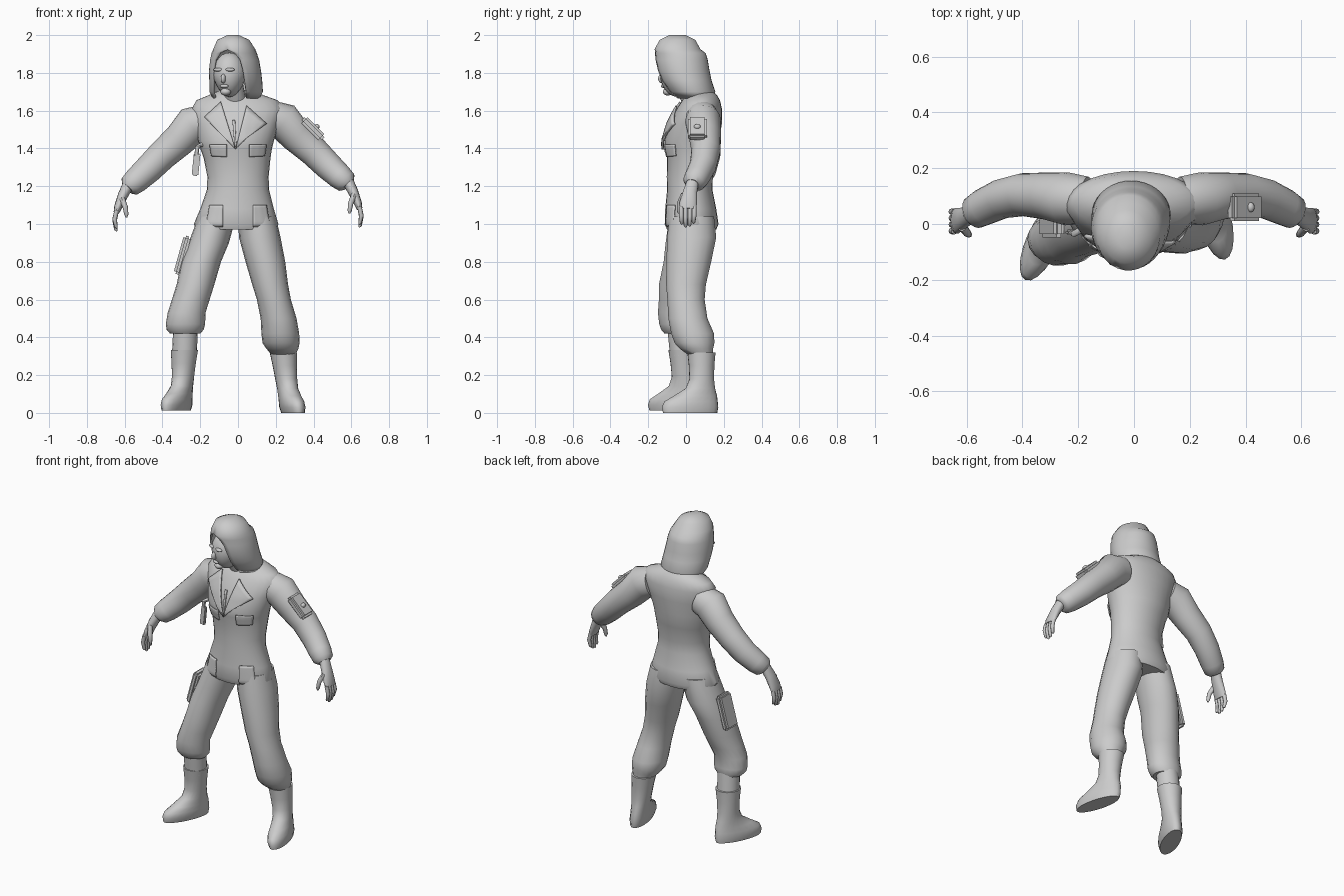
import bpy, bmesh
from math import sin, cos, pi
from mathutils import Vector, Matrix

if "Cube" in bpy.data.objects:
    bpy.data.objects.remove(bpy.data.objects["Cube"])

grey = bpy.data.materials.new("plain_grey")
grey.use_nodes = True
COLOUR = (0.6, 0.6, 0.6, 1)
grey.diffuse_color = COLOUR
for node in grey.node_tree.nodes:
    if node.type == "BSDF_PRINCIPLED":
        node.inputs["Base Color"].default_value = COLOUR
        node.inputs["Roughness"].default_value = 0.8


def finish(name, bm, angle=0.8):
    """Turn a bmesh into a smooth shaded object."""
    bmesh.ops.remove_doubles(bm, verts=bm.verts, dist=0.0005)
    bmesh.ops.recalc_face_normals(bm, faces=bm.faces)
    mesh = bpy.data.meshes.new(name)
    bm.to_mesh(mesh)
    bm.free()
    mesh.materials.append(grey)
    obj = bpy.data.objects.new(name, mesh)
    bpy.context.collection.objects.link(obj)
    bpy.ops.object.select_all(action="DESELECT")
    obj.select_set(True)
    bpy.context.view_layer.objects.active = obj
    bpy.ops.object.shade_smooth_by_angle(angle=angle)
    return obj


def bridge(bm, rows, closed=True):
    """Join successive rows of vertices with quads."""
    for low, high in zip(rows, rows[1:]):
        count = len(low)
        for i in range(count if closed else count - 1):
            j = (i + 1) % count
            bm.faces.new((low[i], low[j], high[j], high[i]))


def tube(name, rings, sides=18, follow=False, place=None):
    """Loft rings (x, y, z, radius, depth), level or square to the path."""
    bm = bmesh.new()
    centres = [Vector(r[:3]) for r in rings]
    rows = []
    for k, ring in enumerate(rings):
        u, v = Vector((1, 0, 0)), Vector((0, 1, 0))
        if follow:
            t = (centres[min(k + 1, len(rings) - 1)] - centres[max(k - 1, 0)]).normalized()
            v = (v - t * v.dot(t)).normalized()
            u = t.cross(v)
        rows.append([bm.verts.new(centres[k] + u * ring[3] * cos(a) + v * ring[4] * sin(a))
                     for a in (2 * pi * i / sides for i in range(sides))])
    bridge(bm, rows)
    bm.faces.new(rows[0])
    bm.faces.new(rows[-1])
    if place:
        bm.transform(place)
    return finish(name, bm)


def ball(name, centre, size, turn=0.0):
    bm = bmesh.new()
    bmesh.ops.create_uvsphere(bm, u_segments=20, v_segments=14, radius=1)
    bm.transform(Matrix.Translation(centre) @ Matrix.Rotation(turn, 4, "Z")
                 @ Matrix.Diagonal((*size, 1)))
    return finish(name, bm)


def box(name, centre, size, tilt=0.0, bevel=0.012):
    bm = bmesh.new()
    bmesh.ops.create_cube(bm, size=1, matrix=Matrix.Diagonal((*size, 1)))
    bmesh.ops.bevel(bm, geom=bm.edges[:], offset=bevel, segments=2, affect="EDGES")
    bm.transform(Matrix.Translation(centre) @ Matrix.Rotation(tilt, 4, "Y"))
    return finish(name, bm, 0.5)


def cloth_patch(name, corners, body, lift=0.012, steps=8):
    """Lay a four cornered (x, z) cloth panel on the front of a body."""
    a, b, c, d = (Vector(p) for p in corners)
    bm = bmesh.new()
    rows = []
    for i in range(steps + 1):
        s = i / steps
        row = []
        for j in range(steps + 1):
            p = a.lerp(b, s).lerp(d.lerp(c, s), j / steps)
            hit, where, _, _ = body.ray_cast(Vector((p.x, -1, p.y)), Vector((0, 1, 0)))
            row.append(bm.verts.new((p.x, (where.y if hit else 0) - lift, p.y)))
        rows.append(row)
    bridge(bm, rows, closed=False)
    obj = finish(name, bm)
    thick = obj.modifiers.new("thickness", "SOLIDIFY")
    thick.thickness = lift
    thick.offset = 0
    return obj


# Overall body, from the collar to the jacket hem
torso = tube("torso", [
    (-.01, .08, 1.71, .08, .06), (-.01, .085, 1.68, .15, .08), (-.005, .08, 1.655, .215, .1),
    (0, .07, 1.61, .245, .12), (-.005, .05, 1.53, .222, .14), (-.01, .03, 1.44, .2, .145),
    (-.01, .03, 1.4, .19, .143), (-.005, .03, 1.35, .177, .13), (0, .02, 1.25, .162, .122),
    (0, .02, 1.18, .165, .12), (-.005, .025, 1.08, .195, .135), (-.01, .03, 1, .224, .142),
    (-.01, .03, .97, .21, .13)], sides=28)
tube("neck", [(-.01, .06, 1.6, .06, .06), (-.015, .02, 1.67, .055, .055),
              (-.03, -.01, 1.75, .055, .055)])

# Collar, pocket flaps and zip on the chest
cloth_patch("right_lapel", [(-.177, 1.565), (-.09, 1.645), (-.013, 1.395), (-.07, 1.455)], torso)
cloth_patch("left_lapel", [(.15, 1.53), (.045, 1.625), (-.013, 1.395), (.045, 1.455)], torso)
cloth_patch("zip", [(-.03, 1.55), (-.015, 1.55), (-.008, 1.41), (-.018, 1.41)], torso, .006)
for side, name in ((1, "left"), (-1, "right")):
    flap = [(side * x, z) for x, z in ((.06, 1.42), (.15, 1.42), (.14, 1.36), (.06, 1.355))]
    cloth_patch(name + "_chest_pocket", flap, torso, .007)
    flap = [(side * x, z) for x, z in ((.08, 1.1), (.15, 1.1), (.17, .985), (.08, .985))]
    cloth_patch(name + "_hip_flap", flap, torso, .006)

# Trousers: each leg has its own stance
tube("left_trouser_leg", [
    (.1, .03, 1.04, .1, .12), (.115, .03, .93, .11, .132), (.145, .015, .8, .105, .12),
    (.17, 0, .68, .095, .107), (.19, 0, .6, .09, .1), (.215, .01, .5, .095, .105),
    (.224, .035, .42, .1, .115), (.228, .045, .37, .098, .107), (.235, .055, .34, .085, .09),
    (.24, .075, .31, .064, .068)])
tube("right_trouser_leg", [
    (-.11, .03, 1.04, .1, .12), (-.155, .02, .9, .107, .13), (-.195, 0, .8, .105, .12),
    (-.225, -.03, .68, .1, .115), (-.25, -.045, .6, .1, .1), (-.272, -.06, .53, .1, .09),
    (-.278, -.055, .47, .104, .088), (-.28, -.05, .44, .098, .082), (-.28, -.045, .42, .08, .07)])
tube("right_lower_leg", [(-.278, -.035, .45, .065, .065), (-.284, -.02, .3, .066, .065)])

# Boots: one profile, turned and leaned for each foot
BOOT = [(-.065, 0, .052, .148), (-.065, .03, .06, .154), (-.06, .06, .059, .146),
        (-.035, .09, .056, .118), (-.008, .13, .054, .08), (0, .18, .058, .066),
        (0, .25, .064, .068), (0, .32, .072, .075), (0, .321, .062, .065), (0, .3, .06, .062)]
for name, spot, turn, lean in (("left_boot", (.275, .085, 0), .25, (-.11, -.01)),
                               ("right_boot", (-.3, 0, .012), -.43, (.05, -.06))):
    shear = Matrix.Identity(4)
    shear[0][2], shear[1][2] = lean
    tube(name, [(0, y, z, rx, ry) for y, z, rx, ry in BOOT], sides=20,
         place=Matrix.Translation(spot) @ shear @ Matrix.Rotation(turn, 4, "Z"))

# Sleeves and hands, mirrored with the right one hanging a little lower
SLEEVE = [(.17, .085, 1.565, .09, .085), (.24, .09, 1.545, .1, .095), (.31, .1, 1.465, .088, .085),
          (.4, .105, 1.385, .08, .077), (.475, .09, 1.31, .075, .071), (.54, .06, 1.25, .068, .066),
          (.572, .042, 1.222, .06, .06), (.585, .037, 1.208, .04, .04)]
PALM = [(.585, .035, 1.22, .03, .032), (.61, .022, 1.17, .027, .038),
        (.635, .012, 1.11, .021, .047), (.644, .01, 1.08, .015, .044)]
THUMB = [(.615, -.01, 1.155, .016, .018), (.597, -.034, 1.11, .014, .014),
         (.591, -.038, 1.07, .011, .011), (.59, -.038, 1.055, .004, .004)]
for side, drop, name in ((1, 0, "left"), (-1, .02, "right")):
    place = Matrix.Translation((0, 0, -drop)) @ Matrix.Diagonal((side, 1, 1, 1))
    tube(name + "_sleeve", SLEEVE, 20, True, place)
    tube(name + "_palm", PALM, 14, True, place)
    tube(name + "_thumb", THUMB, 8, True, place)
    for i, length in enumerate((.075, .09, .095, .08)):
        y = .044 - .023 * i
        tube(f"{name}_finger_{i + 1}", [
            (.643, y, 1.09, .012, .012), (.653, y, 1.085 - length / 2, .012, .012),
            (.646, y * .9, 1.085 - length, .009, .01), (.64, y * .9, 1.078 - length, .004, .004)],
            8, True, place)

# Hood: rings (x, y, z, radius, depth, half opening) left open around the face
TURN = -.35
HOOD = [(-.025, -.045, 2, .03, .045, 0), (-.025, -.045, 1.975, .085, .095, 0),
        (-.02, -.045, 1.925, .112, .122, 0), (-.02, -.03, 1.905, .12, .134, .35),
        (-.018, -.025, 1.87, .13, .14, .58), (-.016, -.015, 1.81, .138, .14, .68),
        (-.012, 0, 1.76, .14, .135, .7), (-.01, .03, 1.7, .142, .125, .74),
        (-.01, .045, 1.665, .125, .1, .8)]
bm = bmesh.new()
rows = []
for x, y, z, rx, ry, gap in HOOD:
    row = []
    for i in range(29):
        a = TURN + gap + (2 * pi - 2 * gap) * i / 28
        row.append(bm.verts.new((x + rx * sin(a), y - ry * cos(a), z)))
    rows.append(row)
bridge(bm, rows, closed=False)
bm.faces.new(rows[0][:-1])
hood = finish("hood", bm)
rim = hood.modifiers.new("thickness", "SOLIDIFY")
rim.thickness = .012
rim.offset = -1

# Face, turned toward the right shoulder
middle = Vector((-.045, -.04, 1.79))
face = ball("face", middle, (.088, .097, .118), TURN)
for v in face.data.vertices:
    if v.co.z < middle.z:
        v.co.x += (middle.x - v.co.x) * (middle.z - v.co.z) * 2
aim = Matrix.Rotation(TURN, 3, "Z")
for name, spot, size in (("nose", (0, -.095, -.02), (.013, .019, .025)),
                         ("lips", (0, -.084, -.06), (.024, .012, .01)),
                         ("chin", (0, -.06, -.09), (.028, .026, .02)),
                         ("left_brow", (.033, -.085, .027), (.026, .014, .01)),
                         ("right_brow", (-.033, -.085, .027), (.026, .014, .01))):
    ball(name, middle + aim @ Vector(spot), size, TURN)

# Carried gear: arm pocket, thigh pouch and hanging tag
box("arm_pocket", (.397, .06, 1.505), (.15, .1, .045), pi / 4)
ball("arm_pocket_button", (.418, .06, 1.515), (.014, .018, .014))
box("thigh_pouch", (-.295, .01, .835), (.04, .115, .21), .27)
box("tag", (-.222, -.03, 1.315), (.035, .02, .12), .1, .006)
tube("tag_strap", [(-.19, -.02, 1.42, .012, .012), (-.215, -.035, 1.41, .012, .012),
                   (-.222, -.03, 1.35, .01, .01)], 8, True)
